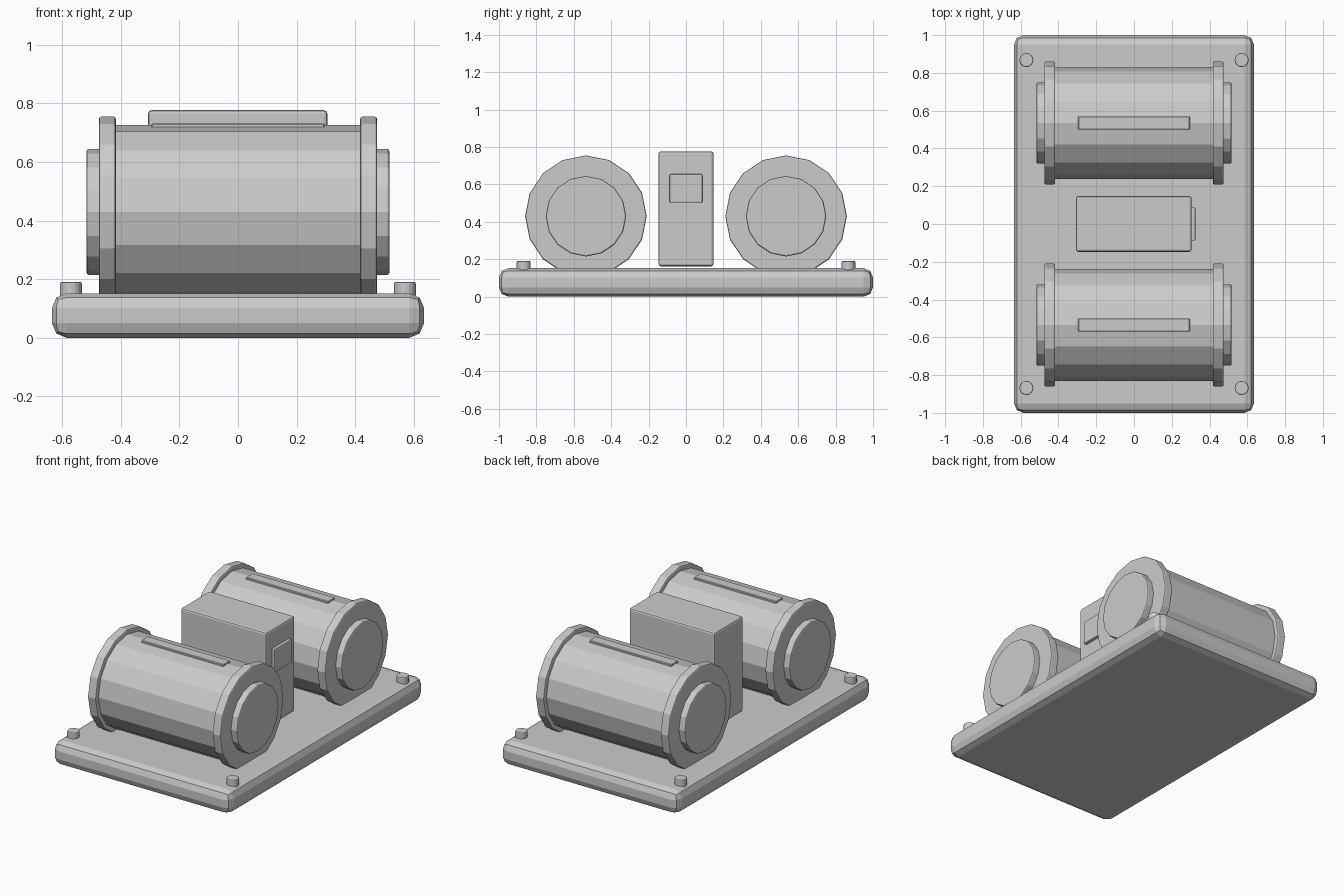
import bpy
from math import radians

if "Cube" in bpy.data.objects:
    bpy.data.objects.remove(bpy.data.objects["Cube"])


def bevel(ob, width, segments):
    m = ob.modifiers.new("bevel", 'BEVEL')
    m.width = width
    m.segments = segments
    m.limit_method = 'ANGLE'
    m.angle_limit = radians(40)


def box(name, lo, hi, width=0.01, segments=2):
    bpy.ops.mesh.primitive_cube_add(size=1, location=[(a + b) / 2 for a, b in zip(lo, hi)])
    ob = bpy.context.object
    ob.name = name
    ob.scale = [b - a for a, b in zip(lo, hi)]
    bpy.ops.object.transform_apply(location=False, rotation=False, scale=True)
    bevel(ob, width, segments)
    return ob


def cyl(name, centre, radius, length, along_x=True, width=0.008):
    bpy.ops.mesh.primitive_cylinder_add(
        vertices=16, radius=radius, depth=length, location=centre,
        rotation=(0, radians(90) if along_x else 0, 0))
    ob = bpy.context.object
    ob.name = name
    if width:
        bevel(ob, width, 2)
    return ob


# Base plate with rounded rim
box("base_plate", (-0.635, -1, 0), (0.635, 1, 0.152), 0.05, 2)

# Two drums with flanges, end caps and a thin top plate
DRUM_Z = 0.43
for side, y in (("front", -0.535), ("back", 0.535)):
    cyl(side + "_drum", (0, y, DRUM_Z), 0.296, 0.9, width=0)
    for end, s in (("left", -1), ("right", 1)):
        cyl(f"{side}_{end}_flange", (s * 0.446, y, DRUM_Z), 0.325, 0.058)
        cyl(f"{side}_{end}_end_cap", (s * 0.48, y, DRUM_Z), 0.215, 0.074)
    box(side + "_top_plate", (-0.296, y - 0.035, 0.70), (0.296, y + 0.035, 0.732), 0.004, 1)

# Control box between the drums, with a raised panel on its right end
box("control_box", (-0.307, -0.147, 0.162), (0.305, 0.147, 0.777), 0.012, 2)
box("control_panel", (0.28, -0.088, 0.503), (0.325, 0.088, 0.655), 0.006, 2)

# Corner bolts
for x in (-0.57, 0.57):
    for y in (-0.868, 0.868):
        cyl("corner_bolt", (x, y, 0.165), 0.037, 0.052, along_x=False, width=0.006)
